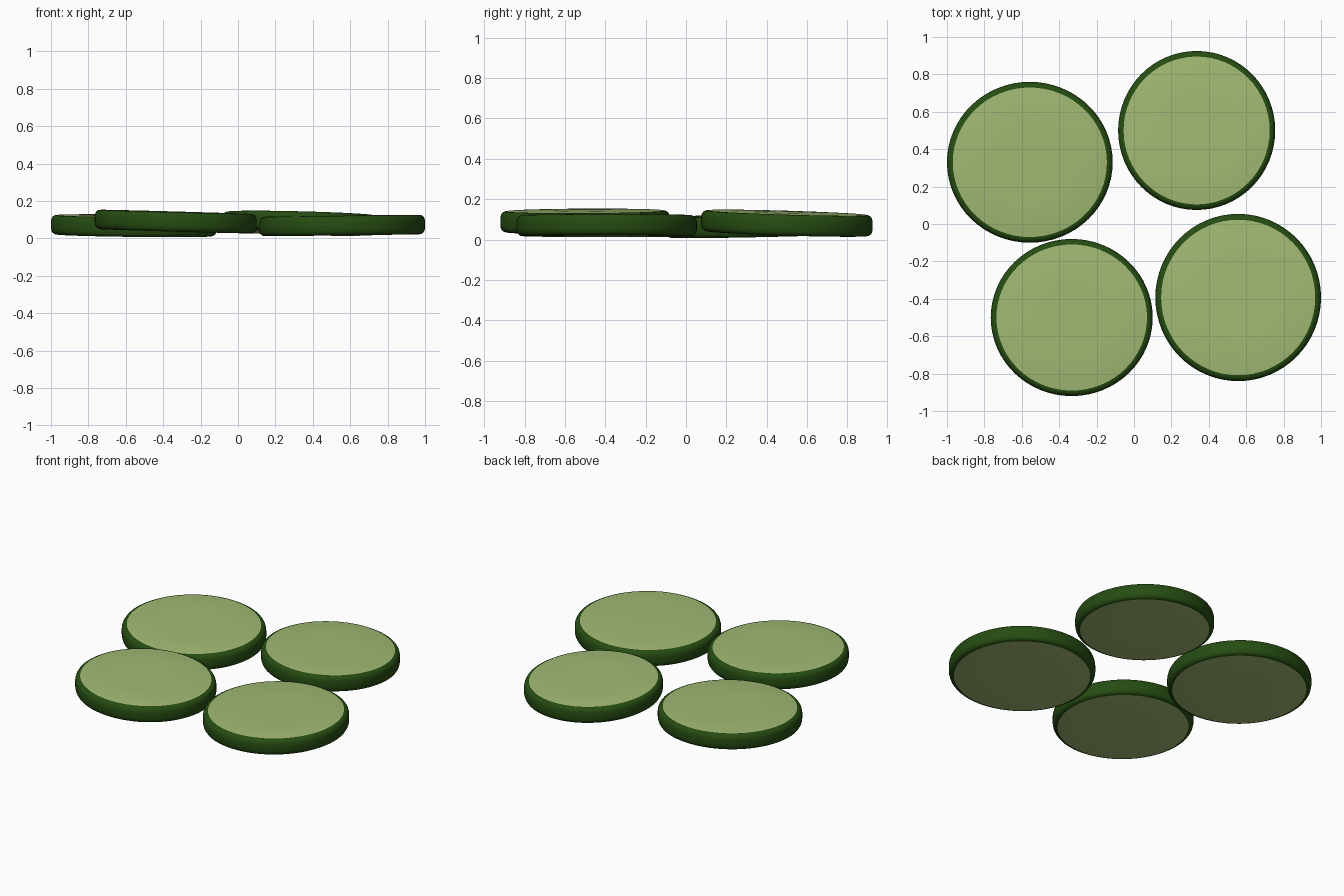
import bpy, bmesh, math

if "Cube" in bpy.data.objects:
    bpy.data.objects.remove(bpy.data.objects["Cube"])


def material(name, rgb):
    m = bpy.data.materials.new(name)
    m.diffuse_color = (*rgb, 1.0)
    m.use_nodes = True
    m.node_tree.nodes["Principled BSDF"].inputs["Base Color"].default_value = m.diffuse_color
    return m


PEEL = material("dark green peel", (0.019, 0.073, 0.006))
FLESH = material("pale green flesh", (0.36, 0.49, 0.175))

SEG = 64
H = 0.053  # half thickness

# Upper half of the cross-section: (radius fraction, height); flesh inside, peel outside
UPPER = [(0.45, H), (0.93, H - 0.001), (0.955, H - 0.003), (0.978, H - 0.009),
         (0.992, H - 0.019), (1.0, H - 0.034)]
PROFILE = UPPER + [(r, -z) for r, z in reversed(UPPER)]


def slice_disc(name, cx, cy, cz, rx, ry, slope_x, slope_y):
    """Revolved slice with rounded peel, tilted by its two slopes."""
    bm = bmesh.new()

    def point(r, a, z):
        x, y = rx * r * math.cos(a), ry * r * math.sin(a)
        return bm.verts.new((x, y, z + slope_x * x + slope_y * y))

    rings = [[point(r, 2 * math.pi * i / SEG, z) for i in range(SEG)] for r, z in PROFILE]
    # flat ends in the middle of the flesh
    bm.faces.new(rings[0]).material_index = 1
    bm.faces.new(list(reversed(rings[-1]))).material_index = 1
    last = len(rings) - 2
    for k in range(last + 1):
        for i in range(SEG):
            j = (i + 1) % SEG
            f = bm.faces.new((rings[k][i], rings[k + 1][i], rings[k + 1][j], rings[k][j]))
            f.material_index = 1 if k in (0, last) else 0
    bmesh.ops.recalc_face_normals(bm, faces=bm.faces)
    me = bpy.data.meshes.new(name)
    bm.to_mesh(me)
    bm.free()
    me.materials.append(PEEL)
    me.materials.append(FLESH)
    ob = bpy.data.objects.new(name, me)
    ob.location = (cx, cy, cz)
    bpy.context.collection.objects.link(ob)
    bpy.ops.object.select_all(action='DESELECT')
    ob.select_set(True)
    bpy.context.view_layer.objects.active = ob
    bpy.ops.object.shade_smooth_by_angle(angle=math.radians(40))


# Four slices lying in a loose square
slice_disc("back_left_slice", -0.557, 0.33, 0.068, 0.443, 0.43, -0.012, 0.02)
slice_disc("back_right_slice", 0.335, 0.50, 0.081, 0.42, 0.425, -0.025, -0.03)
slice_disc("front_left_slice", -0.333, -0.50, 0.090, 0.433, 0.42, -0.028, 0.005)
slice_disc("front_right_slice", 0.557, -0.393, 0.069, 0.443, 0.447, 0.012, 0.0)
